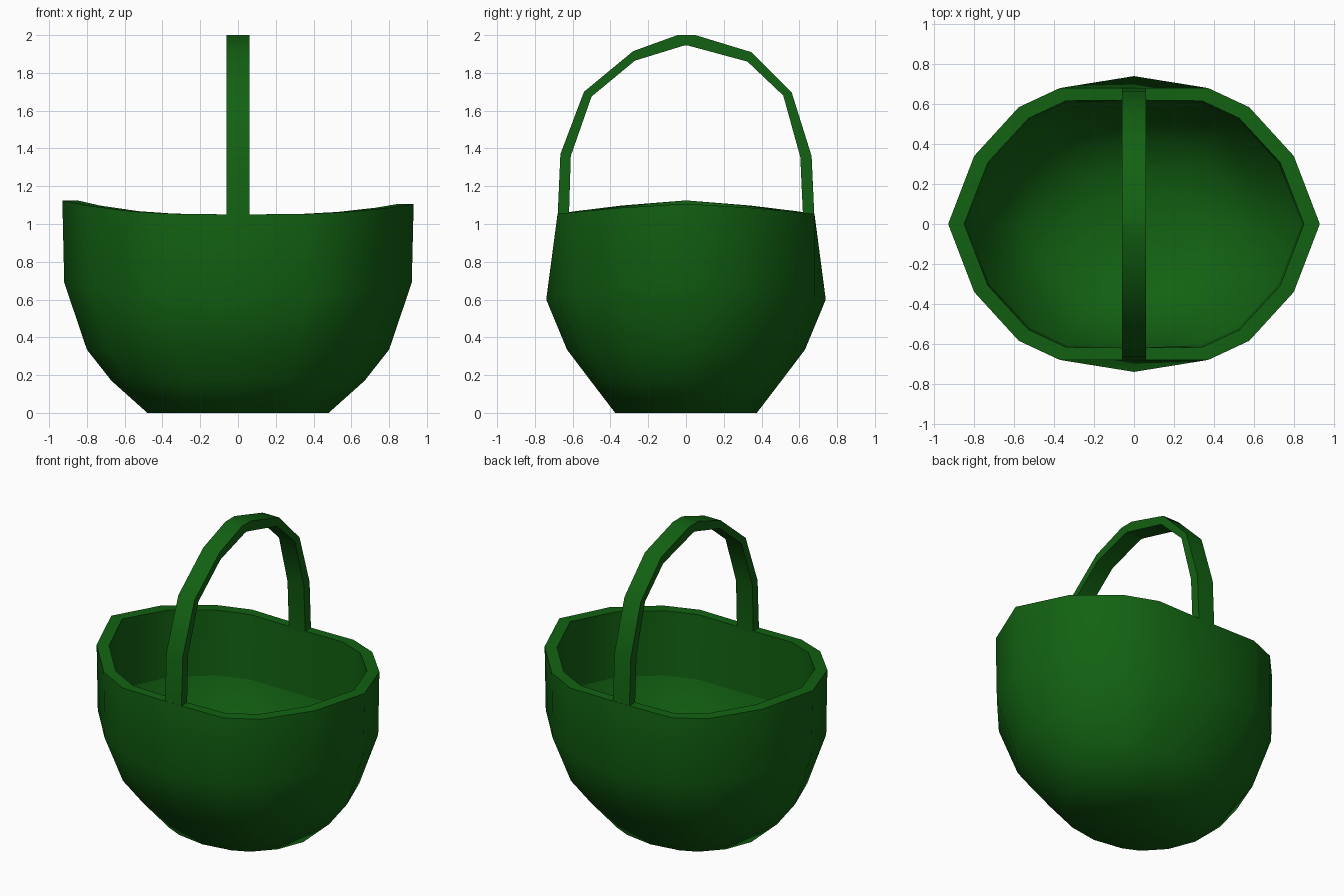
import bpy, bmesh

if "Cube" in bpy.data.objects:
    bpy.data.objects.remove(bpy.data.objects["Cube"])

green = bpy.data.materials.new("dark_green")
green.diffuse_color = (0.006, 0.12, 0.006, 1)
green.use_nodes = True
green.node_tree.nodes["Principled BSDF"].inputs["Base Color"].default_value = green.diffuse_color

# Quarter outline of the basket, mirrored into a 16-sided loop
QUARTER = [(1, 0), (.86, .46), (.62, .79), (.40, .92), (0, 1)]
HALF = QUARTER + [(-x, y) for x, y in QUARTER[-2::-1]]
LOOP = HALF + [(x, -y) for x, y in HALF[-2:0:-1]]


def rim_z(u):
    return 1.05 + (0.075 if u < 0 else 0.057) * abs(u) ** 3


def finish(name, bm):
    bmesh.ops.recalc_face_normals(bm, faces=bm.faces[:])
    me = bpy.data.meshes.new(name)
    bm.to_mesh(me)
    bm.free()
    me.materials.append(green)
    ob = bpy.data.objects.new(name, me)
    bpy.context.collection.objects.link(ob)
    return ob


# Basket bowl: (x radius, y radius, y limit, z at the sides, z gain at the ends)
RINGS = [
    (.48, .375, 1, 0, 0),
    (.67, .505, 1, .17, 0),
    (.80, .63, 1, .335, 0),
    (.92, .74, 1, .60, .09),
    (.93, .74, .68, None, 0),     # outer rim
    (.85, .67, .62, None, 0),     # inner rim
    (.84, .66, .62, .62, .05),    # crease inside
    (.72, .57, 1, .36, 0),
    (.55, .42, 1, .18, 0),
    (.30, .23, 1, .09, 0),
]
SHARP = (4, 5, 6)
bm = bmesh.new()
rings = []
for rx, ry, lim, z, gain in RINGS:
    rings.append([bm.verts.new((rx * u, max(-lim, min(lim, ry * v)),
                                rim_z(u) if z is None else z + gain * u * u))
                  for u, v in LOOP])
n = len(LOOP)
for a, b in zip(rings, rings[1:]):
    for i in range(n):
        j = (i + 1) % n
        bm.faces.new((a[i], a[j], b[j], b[i]))
for ring, z in ((rings[0], 0), (rings[-1], .07)):
    centre = bm.verts.new((0, 0, z))
    for i in range(n):
        bm.faces.new((ring[i], ring[(i + 1) % n], centre))
for f in bm.faces:
    f.smooth = True
for k in SHARP:
    for i in range(n):
        bm.edges.get((rings[k][i], rings[k][(i + 1) % n])).smooth = False
finish("basket_bowl", bm)

# Arched handle: outer and inner (y, z) paths, extruded across x
OUTER = [(.68, 1.03), (.665, 1.36), (.56, 1.695), (.345, 1.91), (.05, 2),
         (-.045, 2), (-.28, 1.915), (-.54, 1.70), (-.665, 1.37), (-.68, 1.03)]
INNER = [(.62, 1.03), (.605, 1.355), (.515, 1.68), (.325, 1.86), (.01, 1.945),
         (-.01, 1.945), (-.27, 1.865), (-.50, 1.675), (-.61, 1.36), (-.62, 1.03)]
W = .06
bm = bmesh.new()
sections = [[bm.verts.new(p) for p in ((-W, *o), (W, *o), (W, *i), (-W, *i))]
            for o, i in zip(OUTER, INNER)]
for a, b in zip(sections, sections[1:]):
    for k in range(4):
        m = (k + 1) % 4
        bm.faces.new((a[k], a[m], b[m], b[k])).smooth = True
        bm.edges.get((a[k], b[k])).smooth = False
        bm.edges.get((a[m], b[m])).smooth = False
bm.faces.new(sections[0])
bm.faces.new(sections[-1])
finish("handle", bm)
